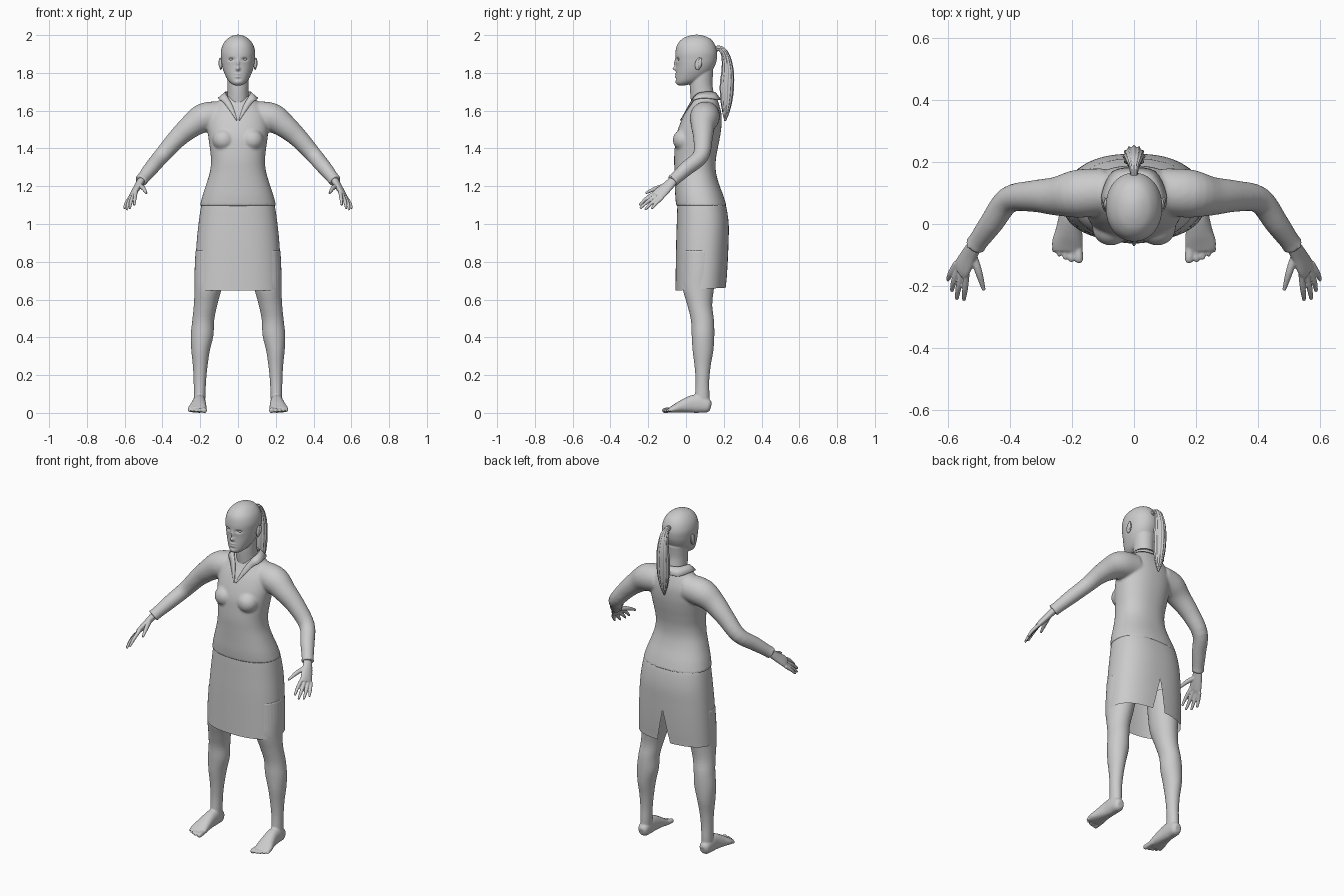
import bpy, bmesh, math
from mathutils import Vector, Matrix

mat = bpy.data.materials.new("light grey")
mat.diffuse_color = (0.6, 0.6, 0.6, 1)


def spline(pts, k):
    """Catmull-Rom through control points of any dimension."""
    out = []
    for i in range(len(pts) - 1):
        a, b, c, d = (pts[max(0, min(len(pts) - 1, i + j))] for j in (-1, 0, 1, 2))
        for s in range(k):
            t = s / k
            out.append([0.5 * (2 * q + (r - p) * t + (2 * p - 5 * q + 4 * r - u) * t * t
                               + (3 * q - p - 3 * r + u) * t ** 3)
                        for p, q, r, u in zip(a, b, c, d)])
    return out + [list(pts[-1])]


def oval(t, p):
    c, s = math.cos(t), math.sin(t)
    return (math.copysign(abs(c) ** (2 / p), c), math.copysign(abs(s) ** (2 / p), s))


def tube(bm, pts, side=(1, 0, 0), axis=None, n=28, p=2, k=4, ridge=0):
    """Closed loft through (x, y, z, radius_a, radius_b) sections."""
    pts = spline(pts, k)
    pos = [Vector(q[:3]) for q in pts]
    rings = []
    for i, q in enumerate(pts):
        t = Vector(axis) if axis else pos[min(i + 1, len(pos) - 1)] - pos[max(i - 1, 0)]
        t.normalize()
        a = Vector(side)
        a = (a - t * a.dot(t)).normalized()
        b = t.cross(a)
        ring = []
        for j in range(n):
            ang = 2 * math.pi * j / n
            u, v = oval(ang, p)
            m = 1 + ridge * math.cos(n / 4 * ang)
            ring.append(bm.verts.new(pos[i] + a * u * m * max(q[3], .001) + b * v * m * max(q[4], .001)))
        rings.append(ring)
    for r, s in zip(rings, rings[1:]):
        for j in range(n):
            bm.faces.new((r[j], r[(j + 1) % n], s[(j + 1) % n], s[j]))
    bm.faces.new(rings[0][::-1])
    bm.faces.new(rings[-1])


def levels(rows):
    """(z, half width, front y, back y) rows to loft sections."""
    return [(0, (f + b) / 2, z, w, (b - f) / 2) for z, w, f, b in rows]


def ball(bm, loc, size, tilt=0):
    m = Matrix.Translation(loc) @ Matrix.Rotation(tilt, 4, 'X') @ Matrix.Diagonal((*size, 1))
    bmesh.ops.create_uvsphere(bm, u_segments=24, v_segments=14, radius=1, matrix=m)


def finish(name, bm, voxel=0, smooth=0, mirror=False, thick=0):
    """Make the object; optionally fuse its parts, soften and mirror them."""
    bmesh.ops.recalc_face_normals(bm, faces=bm.faces)
    me = bpy.data.meshes.new(name)
    bm.to_mesh(me)
    bm.free()
    ob = bpy.data.objects.new(name, me)
    bpy.context.collection.objects.link(ob)
    if voxel:
        r = ob.modifiers.new("fuse", 'REMESH')
        r.mode, r.voxel_size = 'VOXEL', voxel
    if smooth:
        s = ob.modifiers.new("soften", 'SMOOTH')
        s.factor, s.iterations = 0.5, smooth
    if mirror:
        ob.modifiers.new("mirror", 'MIRROR').use_mirror_merge = False
    if thick:
        ob.modifiers.new("thick", 'SOLIDIFY').thickness = thick
    dg = bpy.context.evaluated_depsgraph_get()
    ob.data = bpy.data.meshes.new_from_object(ob.evaluated_get(dg))
    ob.modifiers.clear()
    ob.data.materials.clear()
    ob.data.materials.append(mat)
    for f in ob.data.polygons:
        f.use_smooth = True
    return ob


# shirt: torso, bust and sleeves fused together
bm = bmesh.new()
tube(bm, levels([(1.095, .202, -.052, .215), (1.15, .188, -.057, .198), (1.22, .165, -.059, .172),
                 (1.28, .148, -.061, .158), (1.34, .143, -.063, .158), (1.40, .149, -.06, .168),
                 (1.46, .157, -.054, .18), (1.52, .162, -.036, .188), (1.58, .152, -.01, .188),
                 (1.63, .122, .02, .176), (1.675, .08, .042, .16)]),
     axis=(0, 0, 1), n=48, p=2.25)
for s in (1, -1):
    ball(bm, (s * .075, -.012, 1.445), (.06, .058, .058))
    tube(bm, [(s * x, y, z, r, r) for x, y, z, r in
              [(.09, .105, 1.575, .075), (.18, .098, 1.562, .078), (.25, .09, 1.517, .063),
               (.325, .09, 1.45, .051), (.405, .078, 1.36, .043), (.46, .004, 1.295, .039),
               (.503, -.055, 1.242, .033), (.515, -.072, 1.227, .036)]], side=(0, 1, 0))
finish("shirt", bm, .007, 6)

# collar: folded strip round the neck running into the V opening
bm = bmesh.new()
inner = [(0, .155, 1.70), (.045, .142, 1.70), (.068, .095, 1.70), (.062, .05, 1.685),
         (.03, .014, 1.63), (.004, -.03, 1.55)]
outer = [(0, .185, 1.66), (.07, .17, 1.66), (.104, .10, 1.668), (.10, .048, 1.66),
         (.072, .026, 1.638), (.008, -.032, 1.55)]
rows = [[bm.verts.new(q) for q in spline(l, 4)] for l in (inner, outer)]
for i in range(len(rows[0]) - 1):
    bm.faces.new((rows[0][i], rows[0][i + 1], rows[1][i + 1], rows[1][i]))
finish("collar", bm, mirror=True, thick=.004)

# skirt: open sheet with a slit at the back
bm = bmesh.new()
prof = spline(levels([(1.13, .185, -.042, .195), (1.09, .196, -.046, .213), (1.0, .209, -.049, .226),
                      (.9, .219, -.052, .225), (.78, .226, -.054, .22), (.655, .23, -.056, .212)]), 6)
n, grid = 64, []
for x, y, z, rx, ry in prof:
    gap = max(0, (.85 - z) / .195) * .13
    row = []
    for j in range(n + 1):
        t = math.pi / 2 + gap + (2 * math.pi - 2 * gap) * j / n
        u, v = oval(t, 2.4)
        row.append(bm.verts.new((rx * u, y + ry * v, z + (.008 * v if z < .7 else 0))))
    grid.append(row)
for r, s in zip(grid, grid[1:]):
    for j in range(n):
        bm.faces.new((r[j], r[j + 1], s[j + 1], s[j]))
bmesh.ops.remove_doubles(bm, verts=bm.verts, dist=.0005)
finish("skirt", bm)

# legs with feet and toes
bm = bmesh.new()
tube(bm, [(.14, .075, .86, .085, .095), (.15, .07, .75, .08, .09), (.158, .065, .66, .072, .083),
          (.172, .073, .57, .062, .066), (.184, .087, .49, .058, .061), (.19, .09, .41, .06, .06),
          (.198, .09, .33, .049, .055), (.2, .088, .25, .039, .043), (.202, .087, .17, .033, .036),
          (.203, .086, .1, .031, .038), (.204, .083, .05, .03, .04)], axis=(0, 0, -1))
tube(bm, [(.204, .132, .033, .016, .02), (.204, .116, .037, .03, .036), (.205, .07, .048, .034, .048),
          (.206, .03, .046, .036, .046), (.21, -.02, .034, .043, .034), (.215, -.06, .022, .05, .022),
          (.216, -.085, .015, .047, .014)], p=2.3)
for x0, x1, tip, r in [(.18, .178, -.126, .014), (.2, .202, -.123, .0105), (.217, .222, -.116, .0095),
                       (.234, .241, -.106, .009), (.25, .258, -.092, .0085)]:
    tube(bm, [(x0, -.05, .018, r, r), (x0, -.075, .016, r, r), (x1, tip + .012, .013, r, r),
              (x1, tip, .012, r * .5, r * .5)], n=14)
finish("legs", bm, .0045, 3, mirror=True)

# hands with fingers
bm = bmesh.new()
tube(bm, [(.5, -.05, 1.245, .025, .021), (.514, -.07, 1.227, .026, .02), (.532, -.1, 1.197, .031, .018),
          (.553, -.138, 1.163, .037, .015), (.563, -.154, 1.147, .033, .01)], side=(-.033, -.045, .035))
fingers = [((.541, -.162, 1.168), (.546, -.21, 1.135), (.55, -.246, 1.1)),
           ((.553, -.152, 1.155), (.567, -.205, 1.117), (.573, -.243, 1.082)),
           ((.565, -.14, 1.146), (.582, -.185, 1.108), (.589, -.217, 1.075)),
           ((.573, -.125, 1.14), (.592, -.158, 1.11), (.602, -.182, 1.081)),
           ((.522, -.095, 1.205), (.502, -.155, 1.19), (.485, -.214, 1.163))]
for a, b, c in fingers:
    w = 1.25 if a[0] < .53 else 1
    tube(bm, [(*a, .01 * w, .01 * w), (*b, .0095 * w, .0095 * w), (*c, .006, .006)], n=14)
finish("hands", bm, .0032, 2, mirror=True)

# head and neck fused, then the face pushed in and out
bm = bmesh.new()
tube(bm, levels([(1.734, .016, -.042, -.005), (1.742, .034, -.05, .03), (1.757, .05, -.054, .075),
                 (1.78, .064, -.054, .11), (1.81, .077, -.053, .138), (1.84, .085, -.053, .154),
                 (1.87, .089, -.056, .163), (1.91, .091, -.056, .165), (1.95, .08, -.046, .153),
                 (1.98, .057, -.02, .13), (1.996, .03, .015, .095), (2.002, .008, .045, .068)]),
     axis=(0, 0, 1), n=40, p=2.1)
tube(bm, [(0, .09, 1.62, .06, .06), (0, .086, 1.68, .056, .063), (0, .08, 1.74, .056, .06),
          (0, .085, 1.81, .06, .06)], axis=(0, 0, 1))
head = finish("head", bm, .004, 4)
features = [(.035, 1.872, .014, .008, .011), (-.035, 1.872, .014, .008, .011),   # eye sockets
            (0, 1.822, .010, .010, -.018), (0, 1.848, .007, .018, -.011),        # nose
            (0, 1.793, .015, .004, -.006), (0, 1.780, .013, .004, -.006),        # lips
            (0, 1.766, .018, .005, .003), (0, 1.750, .016, .008, -.003)]         # chin
for v in head.data.vertices:
    if v.co.y < .02 and v.co.z > 1.738:
        v.co.y += sum(d * math.exp(-((v.co.x - x) / sx) ** 2 - ((v.co.z - z) / sz) ** 2)
                      for x, z, sx, sz, d in features)

# eyes
bm = bmesh.new()
ball(bm, (.035, -.031, 1.872), (.014, .013, .009))
finish("eyes", bm, mirror=True)

# ears: rim with a raised lobe
bm = bmesh.new()
ball(bm, (.091, .066, 1.848), (.009, .018, .033), -.2)
ball(bm, (.096, .074, 1.853), (.007, .011, .026), -.2)
finish("ears", bm, mirror=True)

# ponytail with strand ridges
bm = bmesh.new()
tube(bm, [(0, .15, 1.925, .012, .014), (0, .182, 1.928, .014, .014), (0, .208, 1.895, .024, .02),
          (0, .22, 1.82, .031, .029), (0, .217, 1.74, .034, .035), (0, .214, 1.66, .03, .03),
          (0, .211, 1.59, .018, .017), (0, .207, 1.545, .004, .004)], n=48, k=6, ridge=.09)
finish("ponytail", bm)
